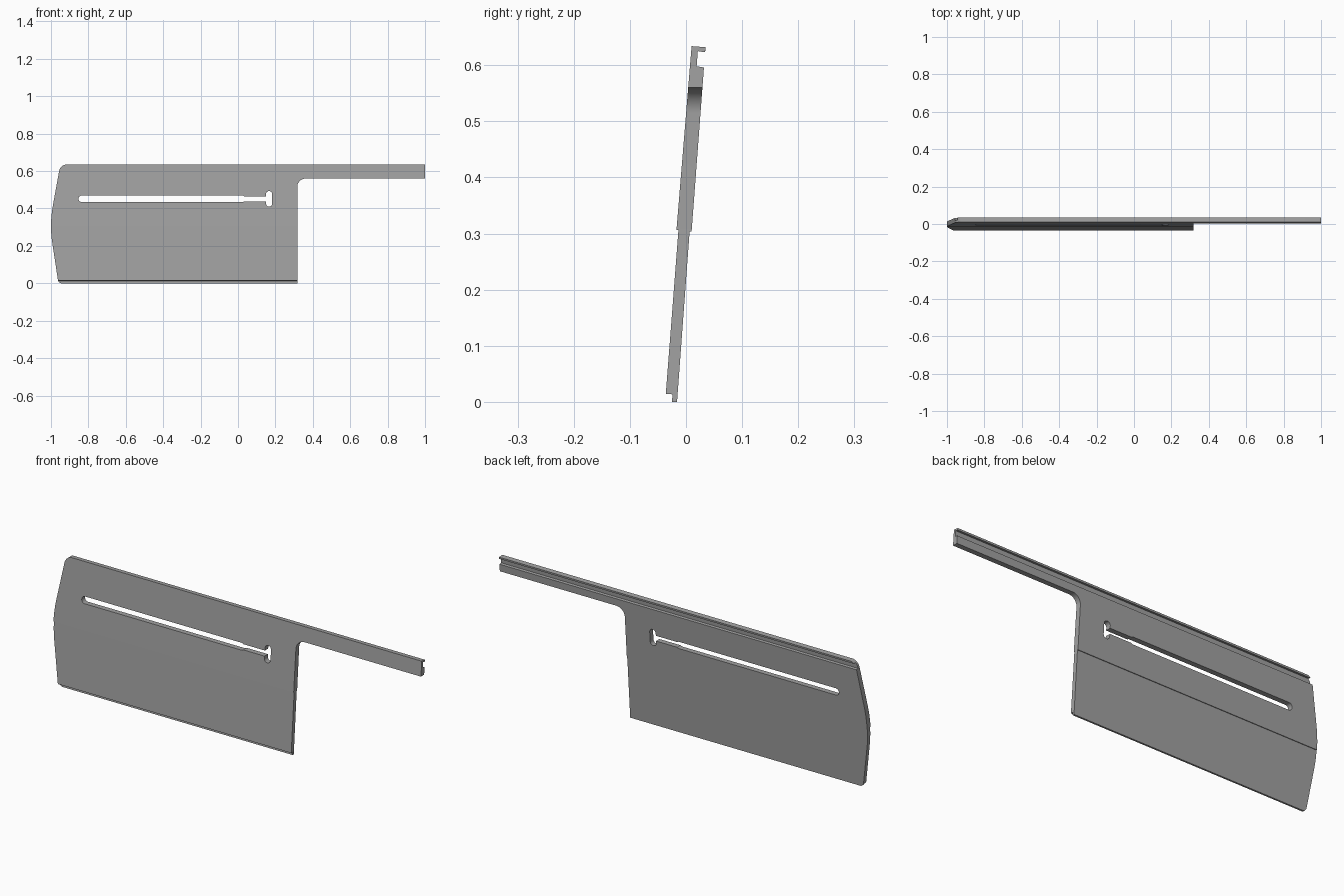
import bpy, bmesh, math
from mathutils import Vector

cube = bpy.data.objects.get("Cube")
if cube:
    bpy.data.objects.remove(cube, do_unlink=True)

grey = bpy.data.materials.new("satin grey")
grey.use_nodes = True
colour = (0.36, 0.36, 0.36, 1)
grey.diffuse_color = colour
grey.node_tree.nodes["Principled BSDF"].inputs["Base Color"].default_value = colour


def prism(name, points, offset):
    """Extrude a closed polygon by an offset into a solid object."""
    bm = bmesh.new()
    face = bm.faces.new([bm.verts.new(p) for p in points])
    new = bmesh.ops.extrude_face_region(bm, geom=[face])["geom"]
    verts = [v for v in new if isinstance(v, bmesh.types.BMVert)]
    bmesh.ops.translate(bm, verts=verts, vec=Vector(offset))
    bmesh.ops.recalc_face_normals(bm, faces=bm.faces)
    mesh = bpy.data.meshes.new(name)
    bm.to_mesh(mesh)
    bm.free()
    mesh.materials.append(grey)
    obj = bpy.data.objects.new(name, mesh)
    bpy.context.collection.objects.link(obj)
    return obj


def rounded(corners, steps=8):
    """Turn (x, z, trim) corners into a polygon with curved corners."""
    out = []
    for i, (x, z, trim) in enumerate(corners):
        p = Vector((x, z))
        if not trim:
            out.append(p)
            continue
        a = p + (Vector(corners[i - 1][:2]) - p).normalized() * trim
        b = p + (Vector(corners[(i + 1) % len(corners)][:2]) - p).normalized() * trim
        half = (a - p).angle(b - p) / 2
        centre = p + ((a + b) / 2 - p).normalized() * (trim / math.cos(half))
        for k in range(steps + 1):
            d = a.lerp(b, k / steps) - centre
            out.append(centre + d.normalized() * trim * math.tan(half))
    return out


def cutter(name, corners):
    return prism(name, [(p.x, -0.2, p.y) for p in rounded(corners)], (0, 0.4, 0))


def slot(name, x0, x1, z0, z1):
    r = min(x1 - x0, z1 - z0) * 0.499
    return cutter(name, [(x0, z0, r), (x1, z0, r), (x1, z1, r), (x0, z1, r)])


# Leaning cross-section: bottom tongue, mid-height step and hooked top rail
section = [(-0.025, 0), (-0.016, 0), (0.0065, 0.304), (0.010, 0.304),
           (0.032, 0.596), (0.019, 0.598), (0.021, 0.625), (0.034, 0.623),
           (0.035, 0.632), (0.010, 0.634), (-0.017, 0.306), (-0.0135, 0.306),
           (-0.036, 0.014), (-0.024, 0.0135)]
plate = prism("slotted_plate", [(-1.1, y, z) for y, z in section], (2.2, 0, 0))

# Side outline: bowed left end and an arm reaching to the right
outline = cutter("outline_helper", [
    (-0.96, -0.001, 0.02), (-1.008, 0.315, 0.1), (-0.95, 0.635, 0.035),
    (1, 0.635, 0), (1, 0.56, 0), (0.317, 0.56, 0.045), (0.317, -0.001, 0)])

# Long slot, narrower neck and upright keyhole
cuts = [("INTERSECT", outline),
        ("DIFFERENCE", slot("slot_helper", -0.853, 0.04, 0.434, 0.469)),
        ("DIFFERENCE", slot("neck_helper", 0.0, 0.17, 0.438, 0.465)),
        ("DIFFERENCE", slot("keyhole_helper", 0.15, 0.183, 0.41, 0.493))]
for operation, helper in cuts:
    mod = plate.modifiers.new(helper.name, "BOOLEAN")
    mod.operation, mod.object, mod.solver = operation, helper, "EXACT"

# Bake the cuts and discard the helpers
graph = bpy.context.evaluated_depsgraph_get()
mesh = bpy.data.meshes.new_from_object(plate.evaluated_get(graph))
plate.modifiers.clear()
plate.data = mesh
for _, helper in cuts:
    bpy.data.objects.remove(helper, do_unlink=True)

bpy.ops.object.select_all(action="DESELECT")
plate.select_set(True)
bpy.context.view_layer.objects.active = plate
bpy.ops.object.shade_smooth_by_angle(angle=math.radians(30))
